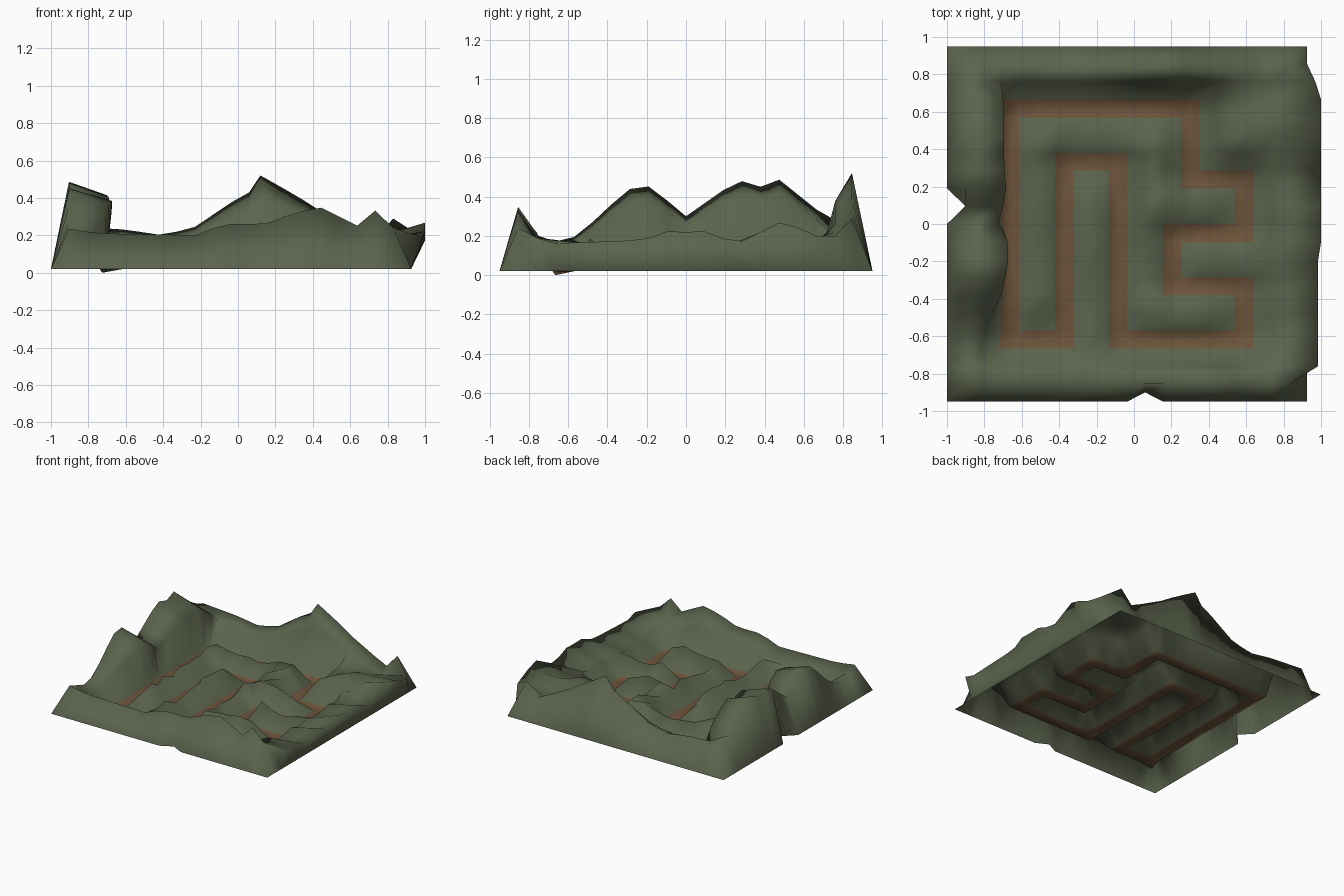
import bpy, bmesh, random

if "Cube" in bpy.data.objects:
    bpy.data.objects.remove(bpy.data.objects["Cube"])

random.seed(4)
N = 20
BASE = 0.02


def material(name, rgb):
    m = bpy.data.materials.new(name)
    m.diffuse_color = (*rgb, 1)
    m.use_nodes = True
    m.node_tree.nodes["Principled BSDF"].inputs["Base Color"].default_value = m.diffuse_color
    return m


def interp(profile, t):
    if t <= profile[0][0]:
        return profile[0][1]
    for (a, za), (b, zb) in zip(profile, profile[1:]):
        if t <= b:
            return za + (zb - za) * (t - a) / (b - a)
    return profile[-1][1]


# Corners of the closed dirt path, in grid cells
corners = [(3, 3), (3, 16), (13, 16), (13, 12), (16, 12), (16, 9), (12, 9), (12, 6),
           (16, 6), (16, 3), (9, 3), (9, 13), (6, 13), (6, 3), (3, 3)]
path = set()
for (a, b), (c, d) in zip(corners, corners[1:]):
    for i in range(min(a, c), max(a, c) + 1):
        for j in range(min(b, d), max(b, d) + 1):
            path.add((i, j))
low = {(i + di, j + dj) for i, j in path for di in (0, 1) for dj in (0, 1)}

# Ridge heights along the four rims
left = [(-.86, .235), (-.66, .17), (-.55, .2), (-.38, .36), (-.26, .46), (-.18, .45), (0, .3),
        (.2, .44), (.28, .48), (.38, .45), (.47, .49), (.67, .33), (.76, .28), (.86, .25)]
back = [(-.9, .25), (-.6, .23), (-.4, .2), (-.23, .245), (-.03, .38), (.06, .43), (.15, .5),
        (.3, .42), (.44, .33), (.73, .18), (.83, .29)]
front = [(-.9, .235), (-.75, .21), (-.2, .2), (-.13, .24), (0, .27), (.12, .25), (.3, .32),
         (.44, .35), (.64, .25), (.73, .335), (.83, .24)]
right = [(-.86, .24), (-.7, .16), (-.2, .18), (-.13, .24), (-.05, .2), (.05, .24),
         (.26, .16), (.5, .28), (.65, .2), (.86, .2)]


def point(i, j):
    x, y = -1 + 0.0963 * i, -0.95 + 0.095 * j
    if i in (0, N) or j in (0, N):              # bottom outline with two notches
        if (i, j) == (0, 11):
            x = -0.9
        if (i, j) == (11, 0):
            y = -0.9
        return x, y, BASE
    if (i, j) in low:                           # flat path level
        return (x - .015, y, 0) if (i, j) == (3, 3) else (x, y, BASE)
    if j == 19:
        return (.12 if i == 12 else x), y - .01, (.52 if i == 12 else interp(back, x))
    if j == 1:
        return x, y, interp(front, x)
    if i == 1:
        return x, y, interp(left, y)
    if i == 19:                                 # overhanging right rim
        return .985 + .015 * (y > -.1) - .03 * (y > .7), y, interp(right, y)
    if i == 2 and 3 <= j <= 17:                 # bluff leaning over the path
        h = interp(left, y) * .85
        return -.81 + min(.12, max(0, h - .15) * .7) + random.uniform(-.01, .02), y, h
    if j == 18:
        return x, y, .72 * interp(back, x) + .02
    if j == 2:
        return x, y, .6 * interp(front, x) + random.uniform(-.02, .02)
    d = min(max(abs(i - a), abs(j - b)) for a, b in low)
    h = (.15 if d == 1 else .21) + random.uniform(-.03, .04)
    return x + random.uniform(-.015, .015), y + random.uniform(-.015, .015), h


# Terrain sheet, open underneath, path cells coloured
bm = bmesh.new()
v = [[bm.verts.new(point(i, j)) for j in range(N + 1)] for i in range(N + 1)]
for i in range(N):
    for j in range(N):
        f = bm.faces.new((v[i][j], v[i + 1][j], v[i + 1][j + 1], v[i][j + 1]))
        f.material_index = 1 if (i, j) in path else 0
        f.smooth = True
me = bpy.data.meshes.new("terrain")
bm.to_mesh(me)
bm.free()
me.materials.append(material("moss green", (.104, .125, .073)))
me.materials.append(material("dirt brown", (.148, .086, .042)))
ob = bpy.data.objects.new("terrain", me)
bpy.context.collection.objects.link(ob)
